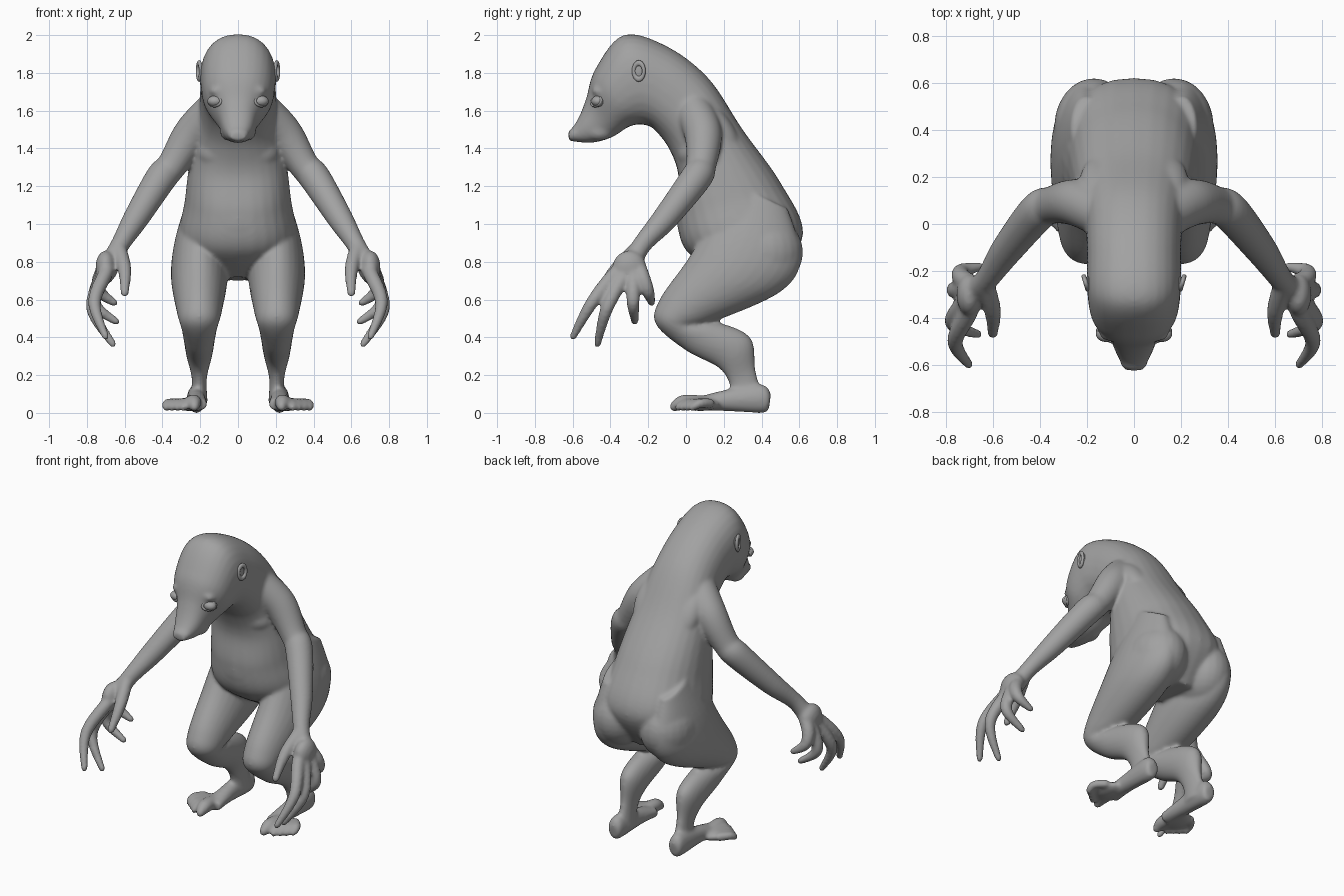
import bpy, bmesh, math
from mathutils import Vector, Matrix

cube = bpy.data.objects.get("Cube")
if cube:
    bpy.data.objects.remove(cube, do_unlink=True)

grey = bpy.data.materials.new("grey_skin")
grey.use_nodes = True
tone = (0.36, 0.36, 0.36, 1)
grey.diffuse_color = tone
grey.node_tree.nodes["Principled BSDF"].inputs["Base Color"].default_value = tone

SIDES = {"left": 1, "right": -1}
RING = 28
STEPS = 8


def spline(rows):
    """Smooth curve through every row of numbers."""
    curve = []
    for i in range(len(rows) - 1):
        before, start = rows[max(i - 1, 0)], rows[i]
        end, after = rows[i + 1], rows[min(i + 2, len(rows) - 1)]
        for k in range(STEPS):
            t = k / STEPS
            curve.append([
                q + t / 2 * (r - p + t * (2*p - 5*q + 4*r - s + t * (3*(q - r) + s - p)))
                for p, q, r, s in zip(before, start, end, after)])
    return curve + [list(rows[-1])]


def skin_rings(bm, rings, power=1):
    """Closed surface over ellipses (centre, two half axes); low power is boxier."""
    angles = [math.tau * k / RING for k in range(RING)]
    weights = [[math.copysign(abs(f(a)) ** power, f(a)) for f in (math.cos, math.sin)]
               for a in angles]
    loops = [[bm.verts.new(centre + across * c + along * s) for c, s in weights]
             for centre, across, along in rings]
    faces = [bm.faces.new(loops[0]), bm.faces.new(loops[-1])]
    for first, second in zip(loops, loops[1:]):
        for k in range(RING):
            n = (k + 1) % RING
            faces.append(bm.faces.new((first[k], first[n], second[n], second[k])))
    bmesh.ops.recalc_face_normals(bm, faces=faces)


def profile_loft(bm, x, rows, power=1):
    """Rows hold upper y and z, lower y and z, and half width."""
    rings = []
    for upper_y, upper_z, lower_y, lower_z, width in spline(rows):
        upper, lower = Vector((x, upper_y, upper_z)), Vector((x, lower_y, lower_z))
        rings.append(((upper + lower) / 2, Vector((width, 0, 0)), (upper - lower) / 2))
    skin_rings(bm, rings, power)


def tube(bm, rows, side):
    """Rows hold x, y, z and radius; both ends are rounded off."""
    rows = spline(rows)
    points = [Vector(row[:3]) for row in rows]
    radii = [row[3] for row in rows]
    first_cap = points[0] + (points[0] - points[1]).normalized() * radii[0] * 0.7
    last_cap = points[-1] + (points[-1] - points[-2]).normalized() * radii[-1] * 0.7
    points = [first_cap] + points + [last_cap]
    radii = [radii[0] / 2] + radii + [radii[-1] / 2]
    mirror = Vector((side, 1, 1))
    rings = []
    for i, (point, radius) in enumerate(zip(points, radii)):
        ahead, behind = points[min(i + 1, len(points) - 1)], points[max(i - 1, 0)]
        tangent = (ahead - behind).normalized()
        across = tangent.cross(Vector((1, 1, 0))).normalized()
        along = tangent.cross(across)
        rings.append((point * mirror, across * mirror * radius, along * mirror * radius))
    skin_rings(bm, rings)


def ball(bm, centre, size, side=1, tilt=0):
    place = Matrix.Translation(Vector(centre) * Vector((side, 1, 1)))
    matrix = place @ Matrix.Rotation(tilt, 4, 'X') @ Matrix.Diagonal((*size, 1))
    bmesh.ops.create_uvsphere(bm, u_segments=24, v_segments=16, radius=1, matrix=matrix)


def finish(bm, name):
    mesh = bpy.data.meshes.new(name)
    bm.to_mesh(mesh)
    bm.free()
    mesh.materials.append(grey)
    mesh.shade_smooth()
    obj = bpy.data.objects.new(name, mesh)
    bpy.context.collection.objects.link(obj)
    return obj


def rim(name, centre, normal, radius, thickness, stretch, side):
    """Oval ring facing along the normal, used for eyelids and ear edges."""
    mirror = Vector((side, 1, 1))
    facing = (Vector(normal) * mirror).to_track_quat('Z', 'Y')
    bpy.ops.mesh.primitive_torus_add(
        location=Vector(centre) * mirror, rotation=facing.to_euler(),
        major_radius=radius, minor_radius=thickness)
    obj = bpy.context.object
    obj.name = name
    obj.scale.y = stretch
    obj.data.materials.append(grey)
    obj.data.shade_smooth()


body = bmesh.new()

# Snout, skull, neck and hunched trunk in one sweep
profile_loft(body, 0, [
    (-.62, 1.48, -.62, 1.44, .04),
    (-.57, 1.56, -.5, 1.43, .08),
    (-.53, 1.66, -.39, 1.46, .11),
    (-.48, 1.82, -.29, 1.52, .18),
    (-.33, 2, -.2, 1.52, .2),
    (-.1, 1.94, -.14, 1.47, .2),
    (.12, 1.77, -.08, 1.38, .21),
    (.3, 1.5, -.04, 1.25, .25),
    (.5, 1.22, -.05, 1.05, .28),
    (.62, .95, 0, .86, .3),
    (.48, .7, .2, .72, .12)], power=.87)

# Belly and nose
ball(body, (0, .15, 1.03), (.23, .2, .23))
ball(body, (0, -.59, 1.475), (.06, .035, .035))

for side in SIDES.values():
    # Buttock, chest, shoulder blade, jowl and brow
    ball(body, (.17, .41, .85), (.17, .21, .2), side)
    ball(body, (.1, .05, 1.38), (.12, .1, .1), side)
    ball(body, (.14, .18, 1.5), (.09, .07, .17), side, tilt=.6)
    ball(body, (.05, -.46, 1.49), (.045, .07, .05), side)
    ball(body, (.1, -.46, 1.7), (.05, .04, .03), side, tilt=-.4)

    # Folded leg from hip round the knee to the heel
    profile_loft(body, side * .205, [
        (.28, 1.2, .54, 1.08, .06),
        (.12, .99, .61, .82, .13),
        (0, .8, .5, .64, .15),
        (-.14, .6, .14, .48, .12),
        (-.16, .47, .05, .46, .1),
        (0, .33, .16, .48, .085),
        (.17, .24, .34, .4, .07),
        (.23, .15, .37, .22, .04),
        (.23, .05, .42, .05, .045)])

    # Foot with a broad front, big toe and a fan of small toes
    profile_loft(body, side * .22, [
        (.45, .1, .44, .03, .03),
        (.4, .15, .41, 0, .05),
        (.2, .12, .2, .01, .05),
        (.05, .08, .05, .01, .06)])
    ball(body, (.265, .08, .045), (.075, .1, .035), side)
    tube(body, [(.24, .1, .05, .04), (.235, -.01, .055, .042), (.23, -.07, .03, .025)], side)
    for i in range(4):
        base = Vector((.26, .07, .05, .028)) + i * Vector((.022, .02, 0, 0))
        middle = base + Vector((.025, -.07, 0, -.003)) + i * Vector((.008, .005, 0, 0))
        tip = middle + Vector((.005, -.045, -.025, -.005))
        tube(body, [base, middle, tip], side)

    # Shoulder, arm and palm
    tube(body, [
        (.11, .03, 1.62, .1),
        (.24, .09, 1.48, .1),
        (.35, .08, 1.31, .08),
        (.41, .05, 1.24, .083),
        (.54, -.11, 1.03, .068),
        (.63, -.24, .88, .05),
        (.7, -.3, .75, .06)], side)
    ball(body, (.7, -.3, .77), (.055, .09, .09), side)

    # Four long curled fingers fanning from the wrist
    wrist = Vector((.67, -.26, .81))
    front_knuckle, rear_knuckle = Vector((.7, -.37, .74)), Vector((.73, -.23, .72))
    curls = [((.76, -.5, .58), (.7, -.6, .4)),
             ((.77, -.42, .55), (.66, -.47, .36)),
             ((.76, -.28, .58), (.64, -.27, .48)),
             ((.73, -.2, .64), (.65, -.18, .58))]
    widths = (.036, .04, .034, .02)
    for i, (bend, tip) in enumerate(curls):
        knuckle = front_knuckle.lerp(rear_knuckle, i / 3)
        path = (wrist, knuckle, bend, tip)
        tube(body, [(*point, width) for point, width in zip(path, widths)], side)

    # Thumb
    tube(body, [(.63, -.26, .87, .04), (.6, -.37, .76, .036), (.6, -.47, .63, .022)], side)

# Fuse the lofts into one continuous skin
skin = finish(body, "body")
fuse = skin.modifiers.new("fuse", 'REMESH')
fuse.mode = 'VOXEL'
fuse.voxel_size = 0.01
fuse.use_smooth_shade = True
relax = skin.modifiers.new("relax", 'SMOOTH')
relax.factor = 0.5
relax.iterations = 12

for name, side in SIDES.items():
    # Eye with heavy lids
    eye = bmesh.new()
    ball(eye, (.12, -.465, 1.65), (.042, .036, .03), side)
    finish(eye, name + "_eye")
    rim(name + "_eyelids", (.122, -.475, 1.65), (.6, -.8, .3), .04, .008, .7, side)

    # Ear with a raised edge around a shallow bowl
    bowl = bmesh.new()
    ball(bowl, (.195, -.25, 1.81), (.01, .03, .045), side)
    finish(bowl, name + "_ear_bowl")
    rim(name + "_ear_rim", (.205, -.25, 1.81), (1, -.3, 0), .028, .01, 1.5, side)
